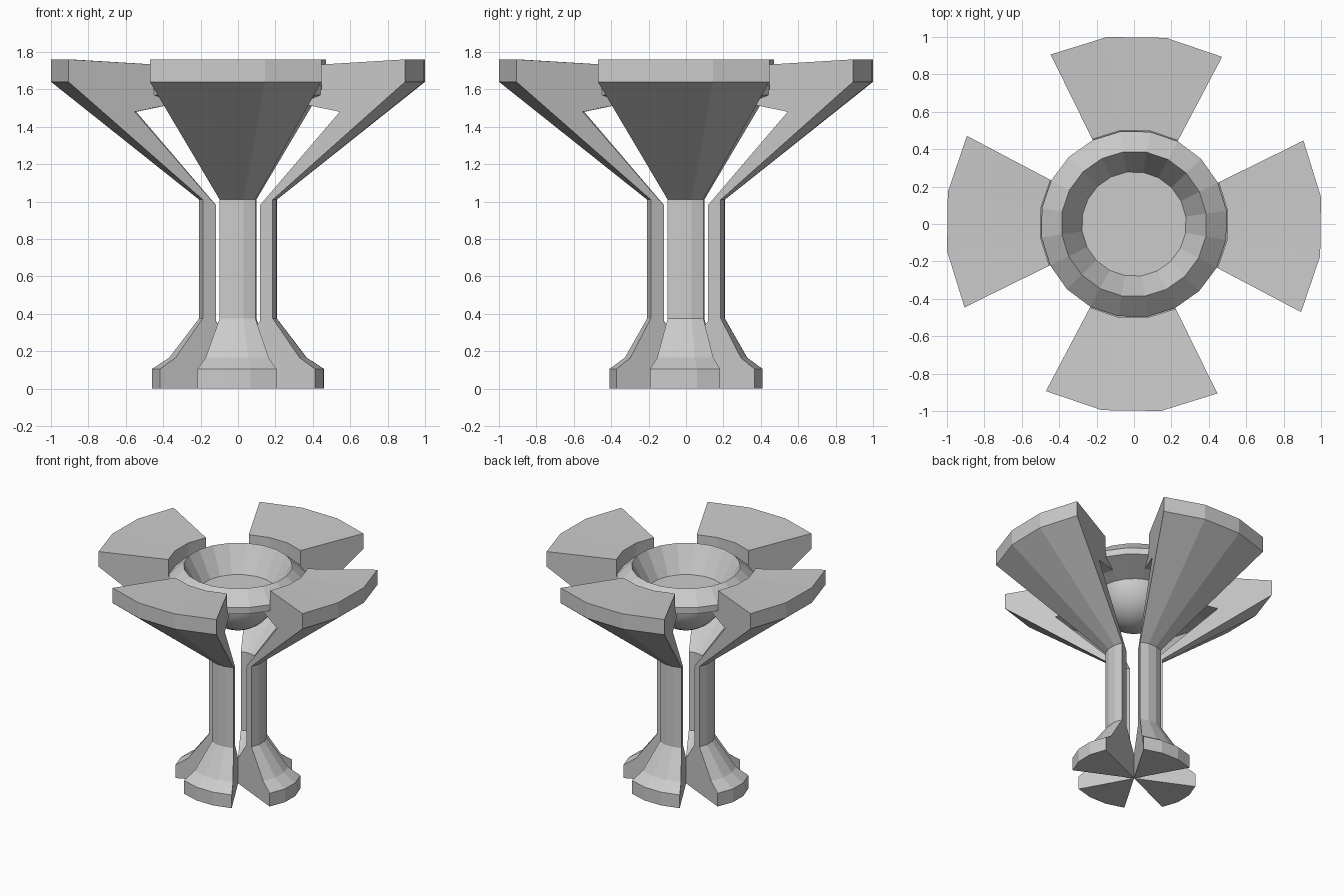
import bpy, bmesh, math

if "Cube" in bpy.data.objects:
    bpy.data.objects.remove(bpy.data.objects["Cube"])

OFFSET = math.radians(-0.8)
STEP = math.radians(18)          # everything is based on a 20-sided circle


def finish(bm, name):
    bmesh.ops.remove_doubles(bm, verts=bm.verts, dist=1e-4)
    bmesh.ops.dissolve_degenerate(bm, edges=bm.edges, dist=1e-5)
    bmesh.ops.recalc_face_normals(bm, faces=bm.faces)
    me = bpy.data.meshes.new(name)
    bm.to_mesh(me)
    bm.free()
    ob = bpy.data.objects.new(name, me)
    bpy.context.collection.objects.link(ob)
    return ob


def lathe(name, profile, angles, closed):
    """Sweep a closed (r, z, y_scale) outline; closed = full turn, else capped wedge."""
    bm = bmesh.new()
    rings = [[bm.verts.new((r * math.cos(a), r * math.sin(a) * sy, z))
              for r, z, sy in profile] for a in angles]
    n, m = len(profile), len(angles)
    for i in range(m if closed else m - 1):
        a, b = rings[i], rings[(i + 1) % m]
        for j in range(n):
            k = (j + 1) % n
            bm.faces.new((a[j], a[k], b[k], b[j]))
    if not closed:
        bm.faces.new(rings[0])
        bm.faces.new(rings[-1])
    return finish(bm, name)


# Support outline: foot, slim shaft, flared arm with a notch under the bowl
FLAT = 0.89                      # the foot is slightly flattened in y
support = [
    (0.0, 0.0, 1), (0.465, 0.0, FLAT), (0.465, 0.105, FLAT), (0.372, 0.165, FLAT),
    (0.21, 0.375, 1), (0.21, 1.01, 1), (1.01, 1.64, 1), (1.01, 1.76, 1),
    (0.505, 1.733, 1), (0.505, 1.60, 1), (0.34, 1.53, 1), (0.615, 1.48, 1),
    (0.132, 0.98, 1), (0.132, 0.36, 1), (0.0, 0.20, 1),
]
for i, side in enumerate(("right", "back", "left", "front")):
    mid = i * math.pi / 2 + OFFSET
    lathe(side + "_support", support,
          [mid + (k - 1.5) * STEP for k in range(4)], False)

# Bowl ring with sloping rim
ring = [(0.28, 1.52, 1), (0.39, 1.72, 1), (0.5, 1.62, 1), (0.5, 1.57, 1), (0.28, 1.49, 1)]
lathe("bowl_ring", ring, [OFFSET + (k + 0.5) * STEP for k in range(20)], True)

# Bowl floor: smooth half ball with a flat top
bm = bmesh.new()
bmesh.ops.create_uvsphere(bm, u_segments=40, v_segments=20, radius=0.282)
geom = bm.verts[:] + bm.edges[:] + bm.faces[:]
bmesh.ops.bisect_plane(bm, geom=geom, plane_co=(0, 0, 0), plane_no=(0, 0, 1), clear_outer=True)
bmesh.ops.holes_fill(bm, edges=[e for e in bm.edges if e.is_boundary], sides=0)
bmesh.ops.translate(bm, verts=bm.verts, vec=(0, 0, 1.52))
floor = finish(bm, "bowl_floor")
bpy.context.view_layer.objects.active = floor
floor.select_set(True)
bpy.ops.object.shade_smooth_by_angle(angle=math.radians(30))
